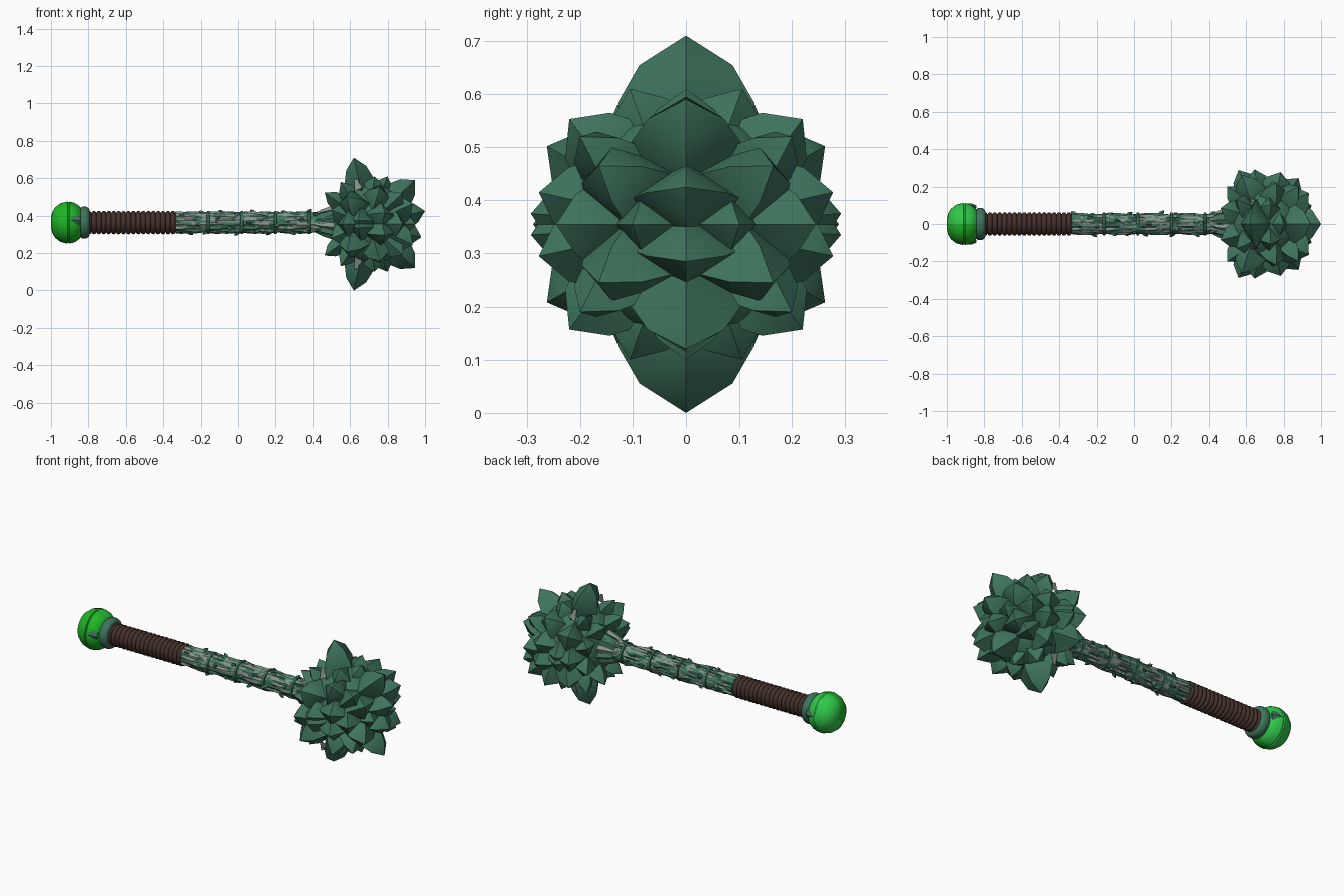
import bpy, bmesh, math, random
from mathutils import Vector

if "Cube" in bpy.data.objects:
    bpy.data.objects.remove(bpy.data.objects["Cube"])

random.seed(4)
ZC = 0.363          # height of the handle axis
HEAD = Vector((0.70, 0, 0.355))


def mat(name, rgb):
    m = bpy.data.materials.new(name)
    m.diffuse_color = (*rgb, 1)
    m.use_nodes = True
    m.node_tree.nodes["Principled BSDF"].inputs["Base Color"].default_value = m.diffuse_color
    return m


GREEN = mat("dark green", (0.048, 0.172, 0.107))
BRIGHT = mat("bright green", (0.014, 0.47, 0.02))
LIGHT = mat("light green", (0.03, 0.58, 0.07))
BROWN = mat("leather brown", (0.060, 0.031, 0.023))
GREY = mat("weathered grey", (0.23, 0.29, 0.25))


def finish(bm, name, mats, angle=35):
    bmesh.ops.recalc_face_normals(bm, faces=bm.faces)
    me = bpy.data.meshes.new(name)
    bm.to_mesh(me)
    bm.free()
    ob = bpy.data.objects.new(name, me)
    bpy.context.collection.objects.link(ob)
    for m in mats:
        me.materials.append(m)
    bpy.ops.object.select_all(action='DESELECT')
    ob.select_set(True)
    bpy.context.view_layer.objects.active = ob
    bpy.ops.object.shade_smooth_by_angle(angle=math.radians(angle))
    return ob


def lathe(bm, profile, seg, wobble=None):
    """Turn (x, radius) points around the handle axis, closing both ends."""
    rings = []
    for i, (x, r) in enumerate(profile):
        ring = []
        for j in range(seg):
            a = 2 * math.pi * j / seg
            rr = r + (wobble(i, j) if wobble else 0)
            ring.append(bm.verts.new((x, rr * math.cos(a), ZC + rr * math.sin(a))))
        rings.append(ring)
    faces = []
    for a, b in zip(rings, rings[1:]):
        for j in range(seg):
            k = (j + 1) % seg
            faces.append(bm.faces.new((a[j], a[k], b[k], b[j])))
    bm.faces.new(rings[0])
    bm.faces.new(rings[-1])
    return faces


def spike(bm, base, tip, wide, deep, side=Vector((0, 1, 0)), mi=0,
          steps=((0, 0.95), (0.45, 1.0), (0.76, 0.68))):
    """Four-sided leaf-like spike; 'wide' runs along 'side'."""
    d = (tip - base).normalized()
    if abs(d.dot(side)) > 0.8:
        side = Vector((1, 0, 0))
    u = (side - d * side.dot(d)).normalized()
    v = d.cross(u)
    rings = []
    for t, s in steps:
        c = base.lerp(tip, t)
        rings.append([bm.verts.new(c + o * s) for o in
                      (u * wide, v * deep, -u * wide, -v * deep)])
    faces = [bm.faces.new(rings[0])]
    for a, b in zip(rings, rings[1:]):
        for j in range(4):
            k = (j + 1) % 4
            faces.append(bm.faces.new((a[j], a[k], b[k], b[j])))
    top = bm.verts.new(tip)
    for j in range(4):
        faces.append(bm.faces.new((rings[-1][j], rings[-1][(j + 1) % 4], top)))
    for f in faces:
        f.material_index = mi


# pommel: flattened ball with a seam, lighter on the back half
bm = bmesh.new()
lathe(bm, [(-1, 0.025), (-0.994, 0.055), (-0.978, 0.082), (-0.95, 0.103), (-0.912, 0.113),
           (-0.908, 0.107), (-0.902, 0.112), (-0.875, 0.106), (-0.85, 0.09), (-0.825, 0.05)], 40)
for f in bm.faces:
    f.material_index = 1 if f.calc_center_median().y > 0.001 else 0
finish(bm, "pommel", [BRIGHT, LIGHT])

# collar between pommel and grip, with two side prongs
bm = bmesh.new()
lathe(bm, [(-0.85 + 0.028 * (1 - math.cos(t * math.pi / 8)),
            0.066 + 0.02 * math.sin(t * math.pi / 8)) for t in range(9)], 32)
for s in (-1, 1):
    spike(bm, Vector((-0.845, s * 0.088, ZC + 0.01)), Vector((-0.895, s * 0.108, ZC + 0.015)),
          0.012, 0.026)
finish(bm, "collar", [GREEN])

# ribbed leather grip
bm = bmesh.new()
n = 18
prof = []
for i in range(n):
    for t, r in ((0.0, 0.052), (0.2, 0.060), (0.5, 0.063), (0.8, 0.060)):
        prof.append((-0.81 + (i + t) * 0.475 / n, r))
prof.append((-0.335, 0.052))
lathe(bm, prof, 28)
finish(bm, "grip", [BROWN], 50)

# bark-like shaft: lengthwise ridges and weathered streaks
bm = bmesh.new()
seg, cols = 32, 72
phase = [random.uniform(0, 6.28) for _ in range(seg)]
prof = []
for i in range(cols + 1):
    x = -0.335 + 0.90 * i / cols
    prof.append((x, 0.055 + 0.045 * max(0, (x - 0.42) / 0.145) ** 1.5))
faces = lathe(bm, prof, seg, lambda i, j: 0.004 * math.sin(phase[j] + i * 0.4)
              + (0.002 if j % 2 else -0.002))
streak = [0] * seg
for i in range(cols):
    for j in range(seg):
        if random.random() < 0.45:
            streak[j] = 1 if random.random() < 0.5 else 0
        faces[i * seg + j].material_index = streak[j]
finish(bm, "shaft", [GREEN, GREY])

# raised bands on the shaft
for x in (-0.16, 0.02, 0.20, 0.38):
    bm = bmesh.new()
    lathe(bm, [(x - 0.009, 0.05), (x - 0.006, 0.061), (x + 0.006, 0.061), (x + 0.009, 0.05)], 24)
    finish(bm, "shaft_band", [GREEN])

# small thorns lying along the shaft
bm = bmesh.new()
for i in range(36):
    x = -0.31 + 0.76 * i / 36
    a = i * 2.4
    out = Vector((0, math.cos(a), math.sin(a)))
    around = Vector((0, -math.sin(a), math.cos(a)))
    p = Vector((x, 0, ZC))
    spike(bm, p + out * 0.048, p + out * random.uniform(0.062, 0.074)
          + Vector((random.choice((-1, 1)) * 0.028, 0, 0)), 0.010, 0.011, around)
finish(bm, "thorns", [GREEN], 25)

# roots spreading from the shaft into the head
bm = bmesh.new()
for i in range(12):
    a = 2 * math.pi * (i + 0.5) / 12
    out = Vector((0, math.cos(a), math.sin(a)))
    around = Vector((0, -math.sin(a), math.cos(a)))
    spike(bm, Vector((0.58, 0, ZC)) + out * 0.095, Vector((0.41, 0, ZC)) + out * 0.052,
          0.02, 0.016, around, 1 if i % 3 == 0 else 0)
finish(bm, "roots", [GREEN, GREY])

# solid core of the head
bm = bmesh.new()
bmesh.ops.create_icosphere(bm, subdivisions=3, radius=1)
for v in bm.verts:
    v.co = Vector((v.co.x * 0.205, v.co.y * 0.215, v.co.z * 0.228)) + HEAD
finish(bm, "head_core", [GREEN])

# head spikes: tip x, tip y, tip height from centre, width, depth
# nonzero y and height values are mirrored to both sides
tips = [
    (0.62, 0, 0.355, 0.128, 0.08),
    (0.945, 0, 0.235, 0.105, 0.085),
    (0.80, 0, 0.255, 0.08, 0.065),
    (0.73, 0.105, 0.255, 0.085, 0.075),
    (0.76, 0.22, 0.198, 0.09, 0.08),
    (0.88, 0.20, 0.165, 0.08, 0.07),
    (0.58, 0.262, 0.147, 0.085, 0.09),
    (0.56, 0.288, 0.0, 0.08, 0.09),
    (0.645, 0.292, 0.02, 0.08, 0.09),
    (0.785, 0.277, 0.06, 0.095, 0.085),
    (0.88, 0.245, 0.0, 0.08, 0.085),
    (0.935, 0.165, 0.11, 0.10, 0.085),
    (0.95, 0.10, 0.0, 0.075, 0.07),
    (0.465, 0.085, 0.168, 0.075, 0.055),
    (0.50, 0.20, 0.075, 0.07, 0.07),
    (0.55, 0.13, 0.225, 0.07, 0.055),
]
bm = bmesh.new()
for x, y, h, w, d in tips:
    for sy in ((1, -1) if y else (1,)):
        for sh in ((1, -1) if h else (1,)):
            tip = Vector((x, y * sy, HEAD.z + h * sh))
            spike(bm, HEAD.lerp(tip, 0.35), tip, w, d)
# the two forward spikes are not mirror twins
spike(bm, Vector((0.80, 0, 0.38)), Vector((1.0, 0, 0.425)), 0.11, 0.075)
spike(bm, Vector((0.80, 0, 0.33)), Vector((0.98, 0, 0.285)), 0.11, 0.075)
finish(bm, "head_spikes", [GREEN], 28)

# pale plates at the foot of the top and bottom spikes
bm = bmesh.new()
for sy in (1, -1):
    for sh in (1, -1):
        pts = [(0.622, 0.118, 0.245), (0.645, 0.118, 0.235), (0.665, 0.132, 0.195), (0.622, 0.134, 0.175)]
        bm.faces.new([bm.verts.new((x, y * sy, HEAD.z + h * sh)) for x, y, h in pts])
finish(bm, "pale_patches", [GREY])
